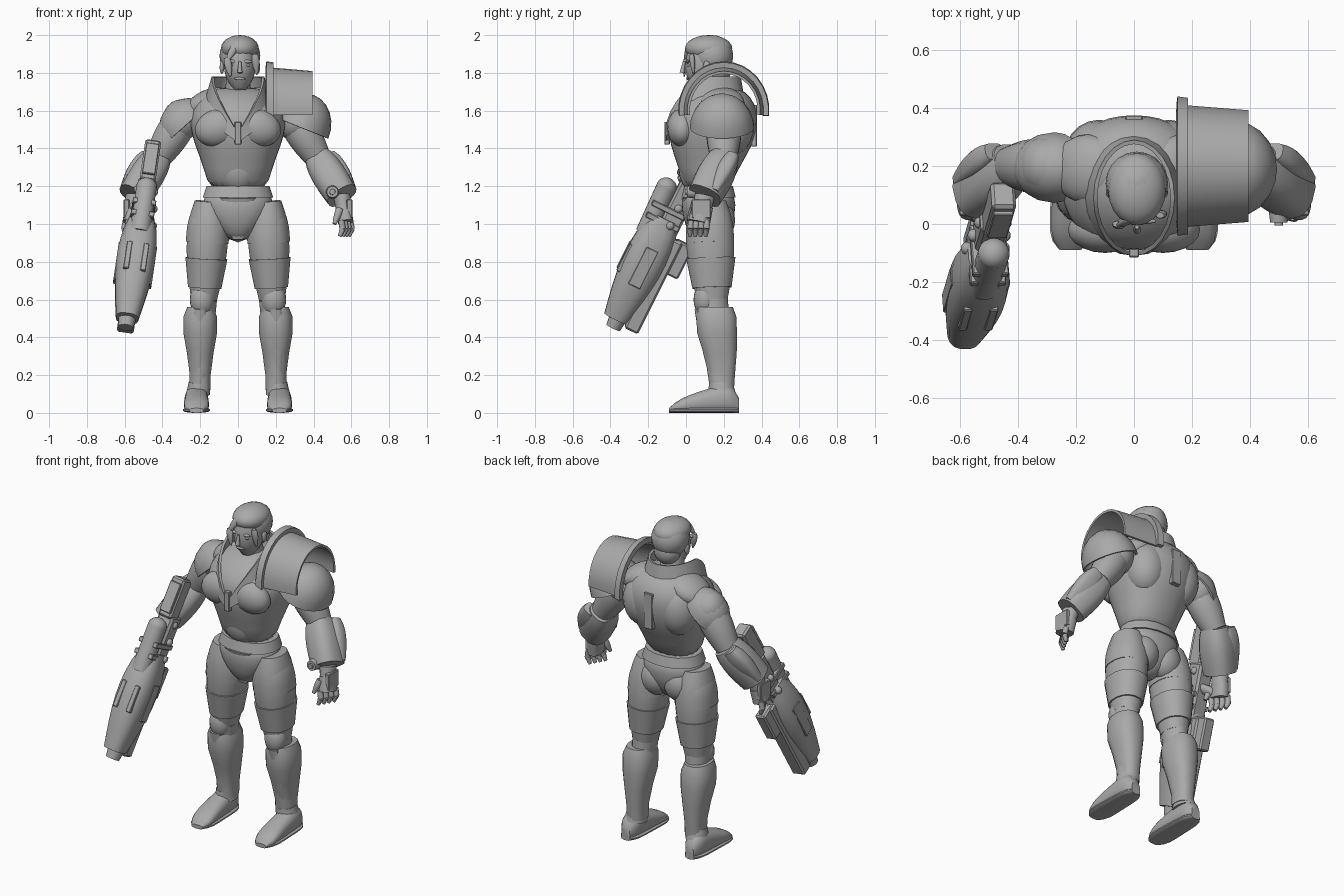
import bpy, bmesh
from math import sin, cos, pi, radians, copysign
from mathutils import Matrix, Vector

cube = bpy.data.objects.get("Cube")
if cube:
    bpy.data.objects.remove(cube)

GREY = bpy.data.materials.new("plain_grey")
GREY.use_nodes = True
GREY.diffuse_color = (.4, .4, .4, 1)
GREY.node_tree.nodes["Principled BSDF"].inputs["Base Color"].default_value = GREY.diffuse_color
CENTRE = Matrix.Identity(4)
FLIP = Matrix.Diagonal((-1, 1, 1, 1))


def finish(name, bm, soft=False, thick=0):
    bmesh.ops.recalc_face_normals(bm, faces=bm.faces)
    if thick:
        bmesh.ops.solidify(bm, geom=bm.faces[:], thickness=thick)
        bmesh.ops.recalc_face_normals(bm, faces=bm.faces)
    for face in bm.faces:
        face.smooth = True
    for edge in bm.edges:
        edge.smooth = soft or not edge.is_manifold or edge.calc_face_angle(0) < radians(35)
    mesh = bpy.data.meshes.new(name)
    bm.to_mesh(mesh)
    bm.free()
    mesh.materials.append(GREY)
    part = bpy.data.objects.new(name, mesh)
    bpy.context.collection.objects.link(part)
    if soft:
        part.modifiers.new("Soft", "SUBSURF").levels = 1


def frame(start, end):
    """Matrix at start whose z axis points to end."""
    axis = (Vector(end) - Vector(start)).normalized()
    helper = Vector((0, 1, 0)) if abs(axis.y) < .9 else Vector((0, 0, 1))
    across = helper.cross(axis).normalized()
    matrix = Matrix((across, axis.cross(across), axis)).transposed().to_4x4()
    matrix.translation = start
    return matrix


def skin(bm, rows, closed):
    verts = [[bm.verts.new(point) for point in row] for row in rows]
    count = len(verts[0])
    for low, high in zip(verts, verts[1:]):
        for i in range(count if closed else count - 1):
            j = (i + 1) % count
            bm.faces.new((low[i], low[j], high[j], high[i]))
    return verts


def loft(name, rings, matrix=CENTRE, square=2, soft=False, sides=16):
    """Stack of rounded sections (y, z, half width, half depth), capped."""
    def rounded(value):
        return copysign(abs(value) ** (2 / square), value)
    turns = [2 * pi * (i + .5) / sides for i in range(sides)]
    bm = bmesh.new()
    verts = skin(bm, [[matrix @ Vector((width * rounded(cos(a)), y + depth * rounded(sin(a)), z))
                       for a in turns] for y, z, width, depth in rings], True)
    bm.faces.new(verts[0])
    bm.faces.new(verts[-1])
    finish(name, bm, soft)


def limb(name, start, end, first, last, bulge=0, depth=1, matrix=CENTRE, square=2, steps=8):
    """Tapered segment that swells by bulge, mostly in its first half."""
    length = (Vector(end) - Vector(start)).length
    rings = []
    for i in range(steps + 1):
        t = i / steps
        radius = first + (last - first) * t + bulge * sin(pi * t ** .8)
        rings.append((0, length * t, radius, radius * depth))
    loft(name, rings, matrix @ frame(start, end), square)


def place(at, size, tilt=0):
    return Matrix.Translation(at) @ Matrix.Rotation(radians(tilt), 4, "Y") @ Matrix.Diagonal((*size, 1))


def ball(name, at, size, matrix=CENTRE, tilt=0, dome=False):
    bm = bmesh.new()
    bmesh.ops.create_uvsphere(bm, u_segments=20, v_segments=12, radius=1)
    if dome:
        bmesh.ops.delete(bm, geom=[v for v in bm.verts if v.co.z < -.01], context="VERTS")
    bm.transform(matrix @ place(at, size, tilt))
    finish(name, bm, thick=.012 if dome else 0)


def box(name, at, size, matrix=CENTRE):
    bm = bmesh.new()
    bmesh.ops.create_cube(bm, size=1)
    bm.transform(place(at, size))
    bmesh.ops.bevel(bm, geom=bm.edges[:], offset=min(size) / 8, segments=1, affect="EDGES")
    bm.transform(matrix)
    finish(name, bm)


def arch(name, inner, outer, radius, taper, thick):
    """Curved shell over the left shoulder, from x inner to x outer."""
    rows = []
    for x, r in ((inner, radius), (outer, radius - taper)):
        rows.append([(x, .2 + r * cos(radians(a)), 1.6 + 1.08 * r * sin(radians(a)))
                     for a in range(-6, 187, 12)])
    bm = bmesh.new()
    skin(bm, rows, False)
    finish(name, bm, thick=thick)


# Torso and pelvis
loft("torso", [(.11, 1.16, .16, .12), (.12, 1.3, .18, .16), (.135, 1.41, .23, .22), (.14, 1.52, .26, .24),
               (.15, 1.6, .25, .23), (.17, 1.67, .21, .18), (.18, 1.73, .12, .1)],
     square=2.2, soft=True, sides=20)
loft("pelvis", [(.11, .9, .03, .07), (.12, 1, .15, .13), (.12, 1.1, .2, .15), (.12, 1.2, .17, .13)],
     square=2.2, soft=True, sides=20)
limb("belt", (0, .12, 1.14), (0, .12, 1.2), .19, .17, depth=.77, square=2.2, steps=3)
limb("groin_plate", (0, .05, .92), (0, .01, 1.14), .03, .1, depth=.35)
ball("abdomen_plate", (0, .04, 1.3), (.11, .08, .13))
box("spine_plate", (0, .36, 1.52), (.06, .03, .22))
box("collar_clasp", (0, -.1, 1.48), (.035, .03, .12))

# Open collar, high at the back and falling to a point on the chest
base, rim = [], []
for i in range(25):
    t = i / 12 - 1
    x, y = sin(t * pi), cos(t * pi)
    drop = max(0, 2 * abs(t) - 1)
    base.append((.19 * x, .1 + .21 * y, 1.66 - .23 * t * t))
    rim.append((.14 * x, .09 + .2 * y, 1.78 - .3 * drop ** 1.2))
bm = bmesh.new()
skin(bm, (base, rim), False)
finish("collar", bm, thick=.014)

# Head, face and hair
chin, crown = Vector((.01, .08, 1.71)), Vector((.01, .11, 1.96))
limb("neck", (0, .15, 1.6), (0, .12, 1.8), .08, .06)
limb("head", chin, crown, .03, .07, bulge=.037, depth=1.18)
ball("hair_crown", (.01, .12, 1.93), (.1, .125, .07))
ball("hair_sides", (.01, .14, 1.89), (.108, .11, .11))
ball("hair_nape", (.01, .17, 1.82), (.08, .07, .08))
bridge = Vector((.01, -.01, 1.86))
limb("nose", bridge, bridge - Vector((0, .01, .06)), .007, .014)
limb("mouth", (-.02, .01, 1.77), (.04, .01, 1.77), .003, .003, bulge=.005)
for side, word in ((-1, "right"), (1, "left")):
    brow = bridge + Vector((side * .04, .02, 0))
    reach = Vector((.025, 0, 0))
    limb("brow_" + word, brow - reach, brow + reach, .004, .004, bulge=.006)
    ball("eye_" + word, brow + Vector((0, .005, -.02)), (.014, .01, .008))
    ball("ear_" + word, brow + Vector((side * .055, .1, -.03)), (.012, .02, .035))
parting = Vector((-.01, .02, 1.95))
for word, start, end in (("fringe", parting, (-.06, -.01, 1.86)), ("fringe_tip", (-.06, 0, 1.88), (-.04, -.01, 1.78)),
                         ("strand", (.09, .03, 1.9), (.1, .04, 1.79))):
    limb("hair_" + word, start, end, .014, .004, bulge=.01, depth=.7)

# Joints of the left limbs, mirrored for the right
hip, knee, ankle = Vector((.15, .12, 1.12)), Vector((.18, .14, .6)), Vector((.21, .19, .1))
shoulder, elbow = Vector((.3, .2, 1.55)), Vector((.43, .2, 1.34))
wrist, knuckles = Vector((.55, .1, 1.15)), Vector((.57, .07, 1.01))
heel, toe = Vector((.22, .28, 0)), Vector((.22, -.09, 0))

for word, side in (("left", CENTRE), ("right", FLIP)):
    # Muscles of the trunk
    ball("chest_muscle_" + word, (.1, -.02, 1.51), (.13, .08, .1), side, tilt=15)
    ball("shoulder_blade_" + word, (.12, .24, 1.52), (.12, .12, .16), side)
    ball("buttock_" + word, (.08, .17, 1.02), (.1, .09, .11), side)
    ball("trapezius_" + word, (.16, .19, 1.64), (.13, .12, .07), side, tilt=25)

    # Leg
    limb("thigh_" + word, hip, knee, .08, .07, bulge=.035, depth=1.17, matrix=side, square=2.2)
    limb("thigh_armor_" + word, hip.lerp(knee, .58), hip.lerp(knee, .88), .113, .09,
         depth=1.17, matrix=side, square=2.2)
    limb("hip_guard_" + word, hip.lerp(knee, .1), hip.lerp(knee, .42), .09, .115,
         bulge=.01, depth=1.12, matrix=side, square=2.2)
    limb("shin_" + word, knee, ankle, .07, .05, depth=1.2, matrix=side)
    loft("shin_armor_" + word, [(.19, .12, .055, .065), (.19, .2, .056, .07), (.18, .32, .072, .09),
                                (.165, .42, .09, .107), (.16, .51, .09, .108), (.155, .56, .07, .095)],
         side @ Matrix.Translation((.2, 0, 0)), square=2.4)
    limb("shin_ridge_" + word, knee - Vector((-.02, .08, .05)), ankle - Vector((0, .06, -.1)),
         .03, .02, bulge=.01, depth=.5, matrix=side)
    limb("ankle_cuff_" + word, ankle, ankle.lerp(knee, .12), .064, .056, depth=1.15, matrix=side)
    ball("knee_pad_" + word, knee - Vector((-.01, .04, 0)), (.065, .06, .09), side)

    # Boot and sole share one outline, rounded at heel and toe
    for part, limit, spread in (("boot_", 1, 1), ("sole_", .015, 1.08)):
        rings = []
        for i in range(13):
            t = i / 12
            end = 1 - .5 * abs(2 * t - 1) ** 6
            height = min(limit, end * (.08 - .055 * t ** 1.5))
            rings.append((height, t * (heel - toe).length, (.058 + .012 * t) * end * spread, height))
        loft(part + word, rings, side @ frame(heel, toe), square=2.5)

    # Arm
    ball("deltoid_" + word, shoulder, (.1, .105, .11), side)
    limb("upper_arm_" + word, shoulder, elbow, .085, .068, bulge=.015, matrix=side)
    limb("gauntlet_" + word, elbow.lerp(wrist, -.08), wrist, .07, .085,
         bulge=.015, depth=1.05, matrix=side, square=2.7)
    outward = Vector((.05, .05, .02))
    limb("elbow_guard_" + word, elbow + outward, wrist + outward, .04, .03,
         bulge=.02, depth=.8, matrix=side, square=3)
    disc = Vector((.5, .05, 1.17))
    limb("wrist_disc_" + word, disc, disc - Vector((0, .045, 0)), .036, .03, matrix=side, steps=2)
    limb("wrist_hub_" + word, disc, disc - Vector((0, .055, 0)), .018, .015, matrix=side, steps=2)
    limb("wrist_" + word, wrist, knuckles, .045, .04, depth=1.2, matrix=side)
    limb("palm_" + word, wrist.lerp(knuckles, .4), knuckles, .04, .042, depth=1.4, matrix=side, square=2.5)
    box("hand_plate_" + word, (.59, .08, 1.08), (.03, .1, .1), side)
    for finger in range(4):
        root = knuckles + Vector((.016, .028, 0)) * (finger - 1.5) + Vector((0, 0, .01))
        bend = root + Vector((.008, -.004, -.045))
        limb(f"finger_{finger}_{word}", root, bend, .016, .017, matrix=side, steps=3)
        limb(f"fingertip_{finger}_{word}", bend, bend - Vector((.015, .004, .04)),
             .017, .01, matrix=side, steps=3)
    limb("thumb_" + word, (.54, .04, 1.08), (.51, .015, 1), .02, .01, bulge=.004, matrix=side)

# Uneven shoulder armour
ball("pauldron_right", (-.275, .195, 1.525), (.15, .122, .135), tilt=-42, dome=True)
ball("pauldron_left", (.335, .19, 1.51), (.155, .17, .185), tilt=22, dome=True)
arch("shoulder_shell", inner=.17, outer=.395, radius=.212, taper=.018, thick=.014)
arch("shoulder_flange", inner=.15, outer=.187, radius=.242, taper=.005, thick=.03)

# Heavy gun, built along its own axis from stock to muzzle
gun = frame((-.46, .08, 1.36), (-.59, -.36, .48))
box("gun_stock", (0, -.01, .05), (.085, .1, .24), gun)
box("gun_stock_cap", (0, -.06, .05), (.07, .03, .18), gun)
box("gun_frame", (0, .015, .35), (.1, .11, .4), gun)
box("gun_under_barrel", (0, .08, .73), (.09, .08, .54), gun)
box("gun_magazine", (0, .13, .55), (.07, .1, .19), gun)
limb("gun_shell", (0, -.02, .38), (0, -.02, .98), .065, .06, bulge=.04, depth=1.12, matrix=gun, square=2.6)
limb("gun_motor", (0, -.09, .23), (0, -.08, .5), .055, .055, matrix=gun)
ball("gun_motor_cap", (0, -.09, .23), (.055, .055, .05), gun)
limb("gun_muzzle", (0, -.01, .96), (0, -.01, 1.03), .05, .04, matrix=gun, steps=2)
limb("gun_grip", (-.49, 0, 1.08), (-.565, .06, 1.03), .02, .02, bulge=.005, depth=1.3)
for k in range(2):
    box(f"gun_band_{k}", (0, -.03, .33 + .07 * k), (.125, .19, .03), gun)
for side, word in ((-1, "inner"), (1, "outer")):
    box("gun_side_plate_" + word, (side * .09, -.015, .66), (.025, .07, .22), gun)
    box("gun_top_rail_" + word, (side * .045, -.115, .66), (.03, .04, .16), gun)
    for k in range(3):
        ball(f"gun_bolt_{k}_{word}", (side * (.045 + .01 * k), .015, .2 + .1 * k), (.02, .022, .022), gun)
